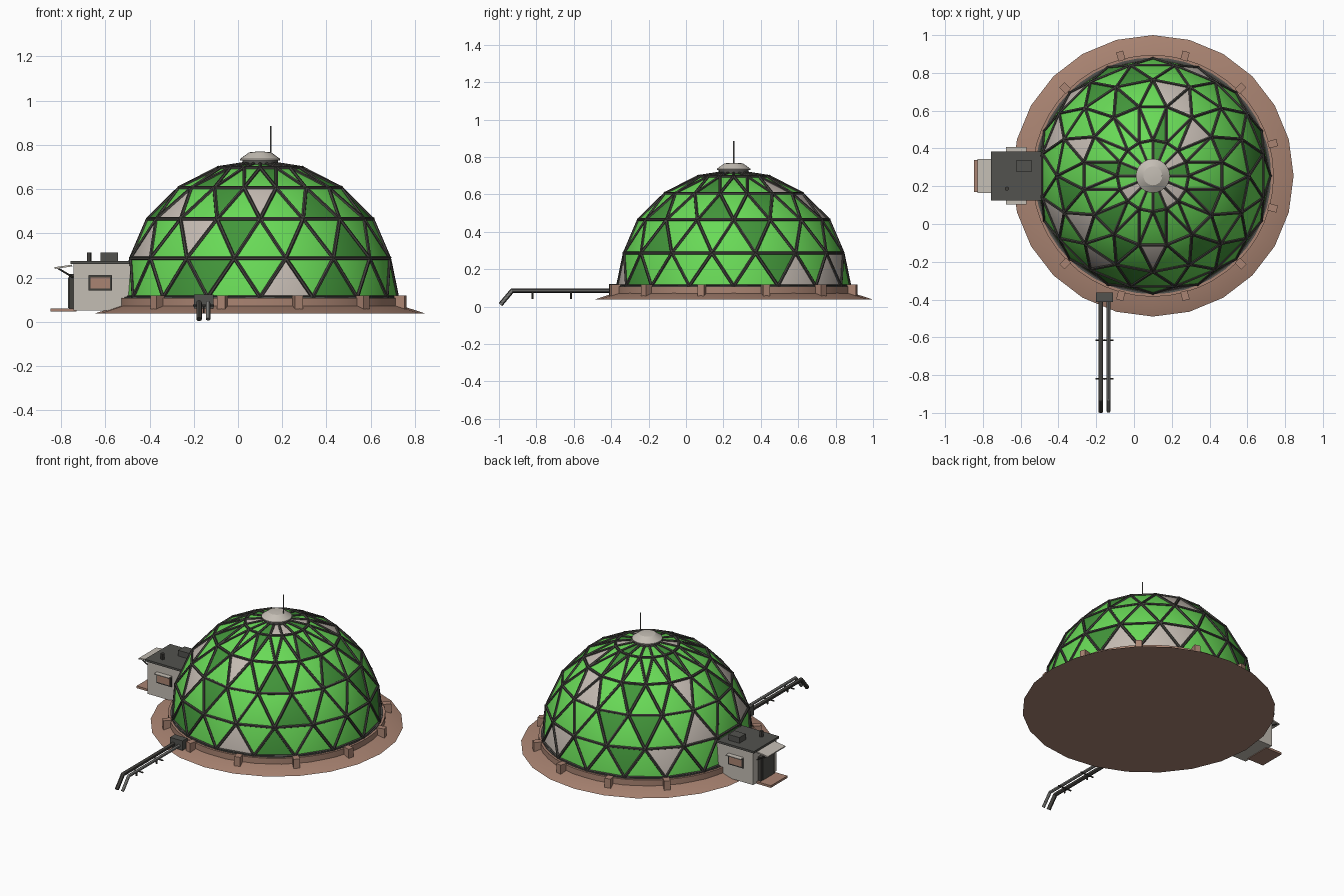
import bpy, bmesh, math
from mathutils import Vector, Matrix

cube = bpy.data.objects.get("Cube")
if cube:
    bpy.data.objects.remove(cube, do_unlink=True)


def material(name, r, g, b):
    m = bpy.data.materials.new(name)
    m.use_nodes = True
    m.diffuse_color = (r, g, b, 1)
    m.node_tree.nodes["Principled BSDF"].inputs["Base Color"].default_value = (r, g, b, 1)
    return m


GREEN = material("bright green", 0.14, 0.7, 0.095)
DEEP = material("deep green", 0.054, 0.3, 0.042)
PALE = material("pale panel", 0.56, 0.5, 0.45)
STRUT = material("strut charcoal", 0.055, 0.052, 0.046)
ROOF = material("roof grey", 0.085, 0.085, 0.077)
WALL = material("wall grey", 0.55, 0.51, 0.455)
BROWN = material("clay brown", 0.4, 0.23, 0.168)
STEEL = material("pipe steel", 0.19, 0.19, 0.18)

CX, CY = 0.1, 0.255          # dome centre
HOUSE_Y = 0.255


def finish(name, bm, *mats, smooth=False):
    me = bpy.data.meshes.new(name)
    bm.to_mesh(me)
    bm.free()
    ob = bpy.data.objects.new(name, me)
    bpy.context.collection.objects.link(ob)
    for m in mats:
        me.materials.append(m)
    if smooth:
        bpy.ops.object.select_all(action='DESELECT')
        ob.select_set(True)
        bpy.context.view_layer.objects.active = ob
        bpy.ops.object.shade_smooth_by_angle(angle=math.radians(30))
    return ob


def add_box(bm, lo, hi, turn=Matrix()):
    lo, hi = Vector(lo), Vector(hi)
    mat = turn @ Matrix.Translation((lo + hi) / 2) @ Matrix.Diagonal((*(hi - lo), 1))
    bmesh.ops.create_cube(bm, size=1, matrix=mat)


def box(name, mat, lo, hi):
    bm = bmesh.new()
    add_box(bm, lo, hi)
    return finish(name, bm, mat)


def add_rod(bm, a, b, r, sides=6):
    a, b = Vector(a), Vector(b)
    d = b - a
    mat = Matrix.Translation((a + b) / 2) @ d.to_track_quat('Z', 'Y').to_matrix().to_4x4()
    bmesh.ops.create_cone(bm, cap_ends=True, segments=sides, radius1=r, radius2=r,
                          depth=d.length, matrix=mat)


def lathe(name, mat, profile, sides, closed=False):
    """Spin an (r, z) profile about the dome axis."""
    bm = bmesh.new()
    rings = [[bm.verts.new((CX + r * math.cos(math.tau * i / sides),
                            CY + r * math.sin(math.tau * i / sides), z))
              for i in range(sides)] for r, z in profile]
    pairs = list(zip(rings, rings[1:]))
    if closed:
        pairs.append((rings[-1], rings[0]))
    for a, b in pairs:
        for i in range(sides):
            j = (i + 1) % sides
            bm.faces.new((a[i], a[j], b[j], b[i]))
    if not closed:
        bm.faces.new(rings[0][::-1])
        bm.faces.new(rings[-1])
    bmesh.ops.recalc_face_normals(bm, faces=bm.faces)
    return finish(name, bm, mat, smooth=True)


# Ground skirt, curb, dome seat and posts (none where the house stands)
lathe("ground_skirt", BROWN, [(0.745, 0.038), (0.64, 0.072)], 24)
lathe("foundation_curb", BROWN, [(0.60, 0.06), (0.64, 0.06), (0.64, 0.108), (0.60, 0.108)], 48, True)
lathe("dome_seat", ROOF, [(0.58, 0.1), (0.626, 0.1), (0.626, 0.112), (0.58, 0.112)], 48, True)
bm = bmesh.new()
for k in range(12):
    if k not in (5, 6):
        turn = Matrix.Translation((CX, CY, 0)) @ Matrix.Rotation(math.radians(15 + 30 * k), 4, 'Z')
        add_box(bm, (0.632, -0.019, 0.052), (0.681, 0.019, 0.118), turn)
finish("curb_posts", bm, BROWN)

# Dome panels: staggered triangle bands; each panel is known by (band, step round from the front)
N = 16
RINGS = [(0.62, 0.11), (0.595, 0.287), (0.508, 0.464), (0.373, 0.605), (0.19, 0.695)]
PALE_PANELS = [(1, 11, 13, 14, 20), (29, 26, 22), (0, 27, 15, 14, 22), (12,), (27, 5, 11, 3)]
DEEP_PANELS = [(29, 30, 3, 10, 18, 24), (4, 9, 17, 19, 31), (3, 7, 10, 18, 25, 30),
               (1, 6, 15, 23, 28), (1, 9, 15, 23)]
bm = bmesh.new()
levels = []
for k, (r, z) in enumerate(RINGS):
    ring = {}
    for s in range(k % 2, 2 * N, 2):
        a = math.pi * s / N
        ring[s] = bm.verts.new((CX + r * math.sin(a), CY - r * math.cos(a), z))
    levels.append(ring)
apex = bm.verts.new((CX, CY, 0.725))


def panel(band, step, verts):
    f = bm.faces.new(verts)
    f.smooth = True
    if step in PALE_PANELS[band]:
        f.material_index = 2
    elif step in DEEP_PANELS[band]:
        f.material_index = 1


for band, low in enumerate(levels):
    high = levels[band + 1] if band + 1 < len(levels) else None
    for s in range(2 * N):
        before, after = (s - 1) % (2 * N), (s + 1) % (2 * N)
        if before in low:
            panel(band, s, (low[before], low[after], high[s] if high else apex))
        elif high:
            panel(band, s, (high[after], high[before], low[s]))
edges = [(e.verts[0].co.copy(), e.verts[1].co.copy()) for e in bm.edges]
joints = [v.co.copy() for v in bm.verts]
finish("dome_panels", bm, GREEN, DEEP, PALE)

# Struts along every panel edge, with joints where they meet
bm = bmesh.new()
for a, b in edges:
    add_rod(bm, a, b, 0.009)
for p in joints:
    bmesh.ops.create_icosphere(bm, subdivisions=1, radius=0.0115, matrix=Matrix.Translation(p))
finish("dome_struts", bm, STRUT)

# Top vent and antenna
lathe("vent_collar", ROOF, [(0.08, 0.705), (0.08, 0.736)], 24)
lathe("vent_cap", WALL, [(0.09, 0.73), (0.09, 0.737), (0.05, 0.766), (0.02, 0.769)], 24)
bm = bmesh.new()
add_rod(bm, (CX + 0.048, CY, 0.74), (CX + 0.048, CY, 0.885), 0.003)
finish("antenna", bm, STEEL)

# Entrance house
box("house_walls", WALL, (-0.745, HOUSE_Y - 0.12, 0.05), (-0.46, HOUSE_Y + 0.12, 0.264))
box("house_roof", ROOF, (-0.757, HOUSE_Y - 0.13, 0.262), (-0.49, HOUSE_Y + 0.13, 0.275))
box("roof_unit", ROOF, (-0.622, 0.275, 0.274), (-0.542, 0.34, 0.312))
bm = bmesh.new()
add_rod(bm, (-0.673, 0.187, 0.27), (-0.673, 0.187, 0.312), 0.011, 12)
finish("roof_pipe", bm, STRUT, smooth=True)

# Side windows with frame, pane and hood
for side, sign in (("front", -1), ("back", 1)):
    def wall_box(name, mat, x0, x1, d0, d1, z0, z1):
        ys = sorted((HOUSE_Y + sign * d0, HOUSE_Y + sign * d1))
        box(side + name, mat, (x0, ys[0], z0), (x1, ys[1], z1))
    wall_box("_window_frame", STRUT, -0.677, -0.57, 0.115, 0.127, 0.142, 0.207)
    wall_box("_window_pane", BROWN, -0.668, -0.579, 0.12, 0.13, 0.151, 0.199)
    wall_box("_window_hood", WALL, -0.677, -0.57, 0.115, 0.152, 0.206, 0.211)

# Door, step and sloping awning with brackets
box("door_frame", STRUT, (-0.765, HOUSE_Y - 0.07, 0.06), (-0.74, HOUSE_Y + 0.07, 0.215))
box("door_panel", ROOF, (-0.769, HOUSE_Y - 0.052, 0.062), (-0.76, HOUSE_Y + 0.052, 0.2))
box("door_step", BROWN, (-0.848, HOUSE_Y - 0.085, 0.046), (-0.73, HOUSE_Y + 0.085, 0.06))
bm = bmesh.new()
slope = Matrix.Translation((-0.75, HOUSE_Y, 0.254)) @ Matrix.Rotation(math.radians(-8), 4, 'Y')
add_box(bm, (-0.08, -0.09, -0.004), (0, 0.09, 0.004), slope)
finish("door_awning", bm, WALL)
bm = bmesh.new()
for y in (HOUSE_Y - 0.08, HOUSE_Y + 0.08):
    add_rod(bm, (-0.815, y, 0.242), (-0.745, y, 0.2), 0.004)
finish("awning_brackets", bm, STRUT)

# Outlet box, twin bent pipes and their supports
box("outlet_box", ROOF, (-0.2, -0.412, 0.06), (-0.11, -0.362, 0.122))
for name, x, r, mat in (("large_pipe", -0.176, 0.0125, STRUT), ("small_pipe", -0.135, 0.0095, STEEL)):
    path = [(x, -0.4, 0.085), (x, -0.93, 0.085), (x, -0.992, 0.011)]
    bm = bmesh.new()
    for a, b in zip(path, path[1:]):
        add_rod(bm, a, b, r, 12)
    bmesh.ops.create_uvsphere(bm, u_segments=12, v_segments=8, radius=r,
                              matrix=Matrix.Translation(path[1]))
    finish(name, bm, mat, smooth=True)
bm = bmesh.new()
for y in (-0.615, -0.82):
    add_rod(bm, (-0.203, y, 0.073), (-0.108, y, 0.073), 0.005)
    add_rod(bm, (-0.155, y, 0.073), (-0.155, y, 0.04), 0.005)
finish("pipe_supports", bm, STRUT)
